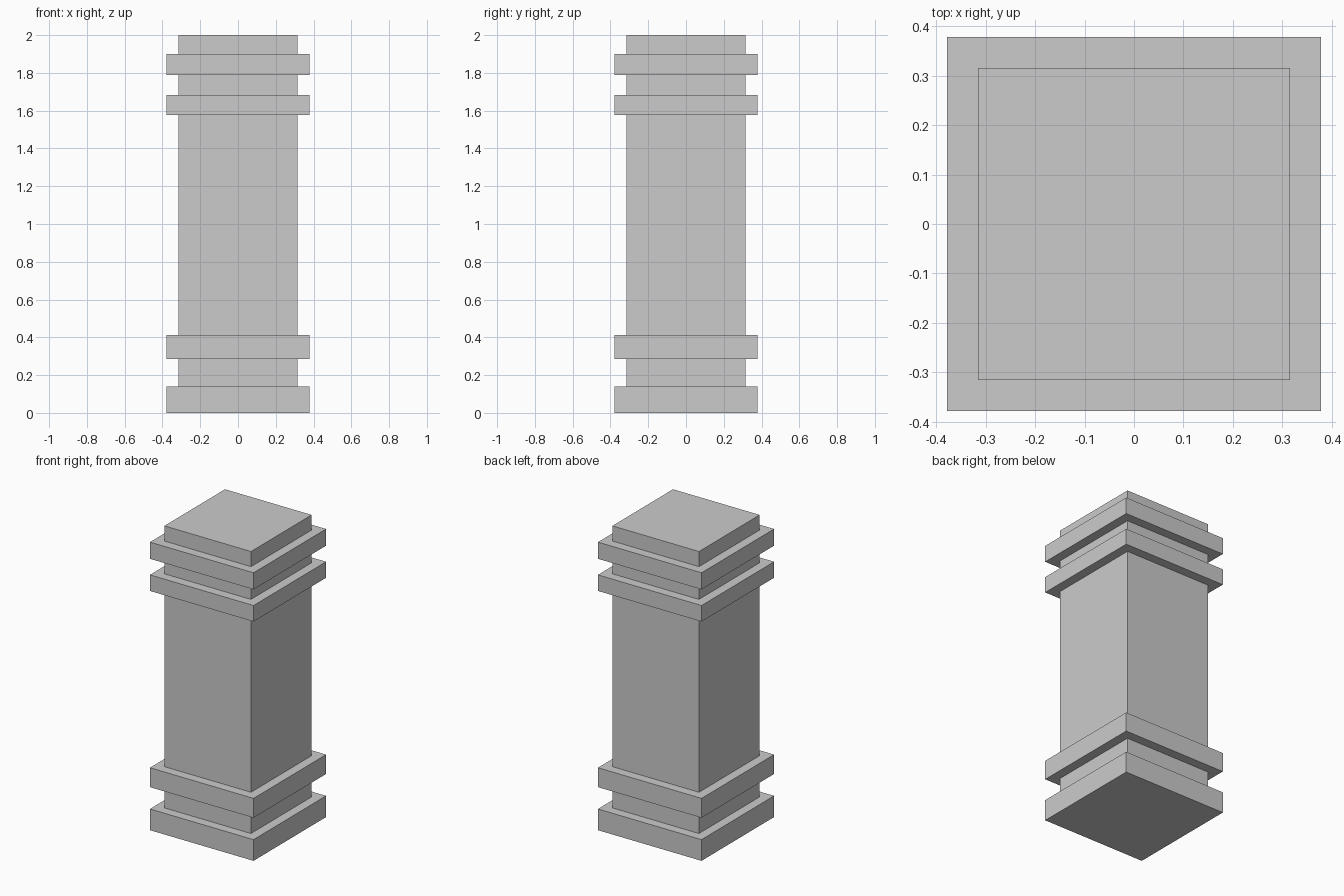
import bpy
import bmesh

cube = bpy.data.objects.get("Cube")
if cube:
    bpy.data.objects.remove(cube, do_unlink=True)

stone = bpy.data.materials.new("pale_grey_stone")
stone.use_nodes = True
grey = (0.6, 0.6, 0.6, 1.0)
stone.diffuse_color = grey
stone.node_tree.nodes["Principled BSDF"].inputs["Base Color"].default_value = grey


def square_block(name, half, bottom, top):
    """Square block centred on the z axis, spanning bottom to top."""
    bm = bmesh.new()
    bmesh.ops.create_cube(bm, size=1.0)
    bmesh.ops.scale(bm, vec=(2 * half, 2 * half, top - bottom), verts=bm.verts)
    bmesh.ops.translate(bm, vec=(0, 0, (bottom + top) / 2), verts=bm.verts)
    mesh = bpy.data.meshes.new(name)
    bm.to_mesh(mesh)
    bm.free()
    mesh.materials.append(stone)
    obj = bpy.data.objects.new(name, mesh)
    bpy.context.collection.objects.link(obj)
    return obj


# Core of the pillar; starts just inside the base so no faces coincide
square_block("shaft", 0.316, 0.07, 2.0)

# Projecting square bands
bands = {
    "base_plinth": (0.0, 0.14),
    "lower_band": (0.284, 0.412),
    "upper_band": (1.578, 1.684),
    "cap_band": (1.79, 1.9),
}
for name, (bottom, top) in bands.items():
    square_block(name, 0.378, bottom, top)
